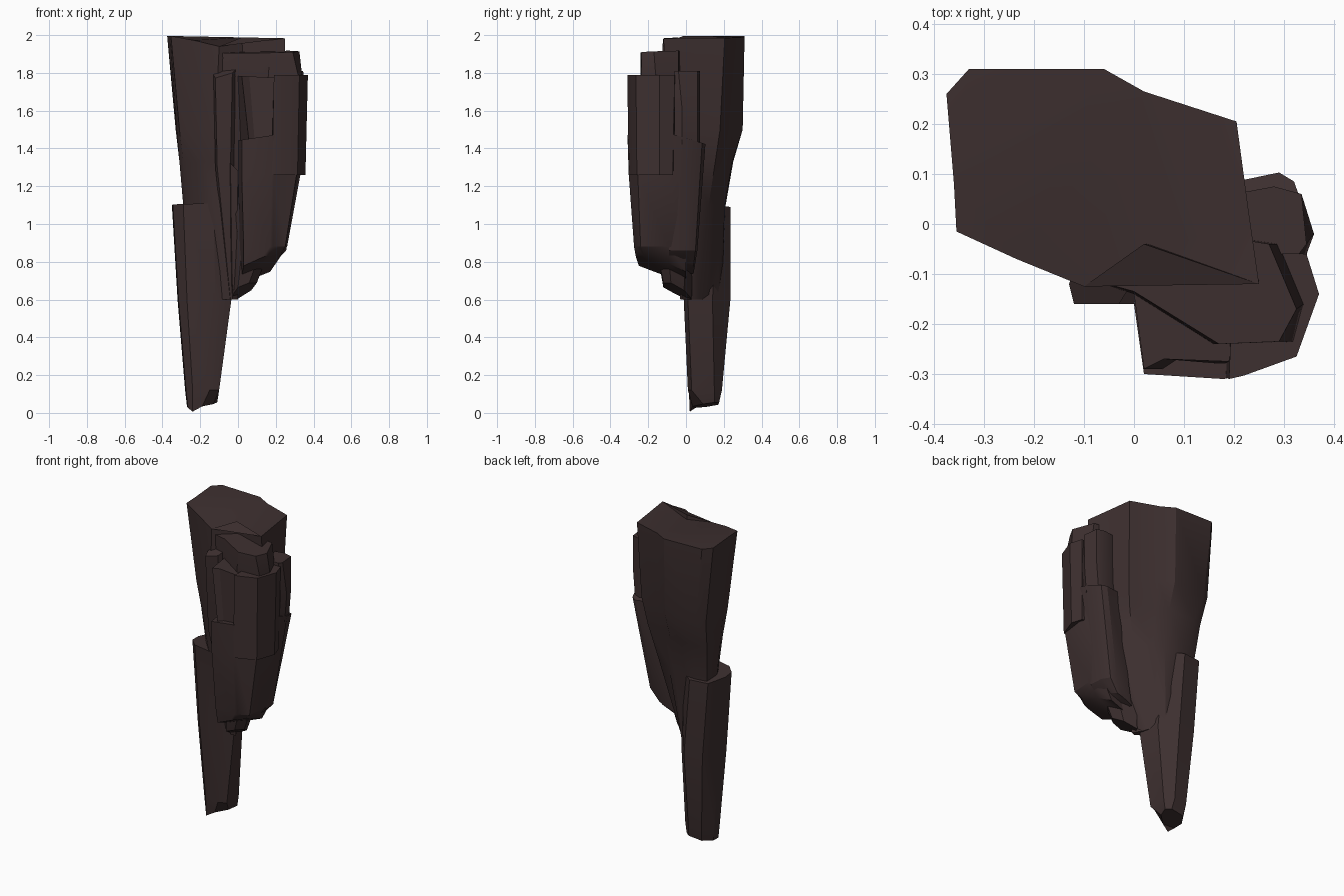
import bpy, bmesh, math

rock = bpy.data.materials.new("dark brown rock")
rock.diffuse_color = (0.047, 0.029, 0.029, 1)


def loft(name, rings, top=(0, 0), bottom=(0, 0)):
    """Skin a stack of outlines (z, points); top/bottom tilt the end faces by x and y slope.
    A point may carry a third number, a height offset."""
    bm = bmesh.new()
    loops = []
    for i, (z, pts) in enumerate(rings):
        sx, sy = top if i == 0 else bottom if i == len(rings) - 1 else (0, 0)
        cx = sum(p[0] for p in pts) / len(pts)
        cy = sum(p[1] for p in pts) / len(pts)
        loops.append([bm.verts.new((p[0], p[1], z + sum(p[2:]) + sx * (p[0] - cx) + sy * (p[1] - cy)))
                      for p in pts])
    for a, b in zip(loops, loops[1:]):
        for k in range(len(a)):
            n = (k + 1) % len(a)
            bm.faces.new((a[k], b[k], b[n], a[n]))
    caps = [bm.faces.new(loops[0]), bm.faces.new(loops[-1][::-1])]
    bmesh.ops.triangulate(bm, faces=caps)
    bmesh.ops.recalc_face_normals(bm, faces=bm.faces)
    me = bpy.data.meshes.new(name)
    bm.to_mesh(me)
    bm.free()
    me.materials.append(rock)
    ob = bpy.data.objects.new(name, me)
    bpy.context.collection.objects.link(ob)
    bpy.context.view_layer.objects.active = ob
    ob.select_set(True)
    bpy.ops.object.shade_smooth_by_angle(angle=math.radians(30))
    ob.select_set(False)


# Long lower spike
loft("lower_spike", [
    (1.10, [(-.345, .03), (-.29, -.025), (-.13, -.06), (-.04, .0), (-.09, .17), (-.19, .235), (-.31, .22), (-.35, .1)]),
    (.60, [(-.315, .04), (-.27, -.005), (-.12, -.012), (-.035, .01), (-.065, .14), (-.15, .235), (-.27, .22), (-.32, .12)]),
    (.12, [(-.275, .05), (-.24, .015), (-.15, .01), (-.10, .03), (-.10, .15), (-.15, .19), (-.24, .185), (-.28, .11)]),
    (.04, [(-.265, .05), (-.24, .02, -.02), (-.19, .035), (-.13, .09), (-.11, .15), (-.14, .175), (-.23, .17), (-.27, .11)]),
], top=(0, -.06), bottom=(.12, .1))

# Main column, with the overhanging back lobe
loft("main_column", [
    (1.99, [(-.375, .26), (-.36, .08), (-.355, -.015), (-.235, -.07, -.02), (-.10, -.125, -.05), (.02, -.04),
            (.25, -.12), (.23, .02), (.205, .205), (.02, .265), (-.06, .31), (-.33, .31)]),
    (1.5, [(-.33, .27), (-.325, .09), (-.31, .02), (-.21, -.06), (-.12, -.11), (.05, -.03),
           (.25, -.08), (.22, .02), (.19, .18), (.02, .24), (-.06, .30), (-.28, .30)]),
    (1.33, [(-.31, .23), (-.31, .09), (-.29, .04), (-.19, -.05), (-.11, -.1), (.05, -.06),
            (.24, -.08), (.2, .02), (.165, .155), (.01, .21), (-.06, .245), (-.25, .25)]),
    (1.1, [(-.29, .2), (-.29, .1), (-.27, .06), (-.18, -.04), (-.1, -.09), (0, -.1),
           (.2, -.08), (.17, .03), (.11, .12), (0, .175), (-.06, .205), (-.22, .21)]),
    (.6, [(-.2, .15), (-.2, .08), (-.2, .05), (-.12, .01), (-.06, -.01), (-.03, -.02),
          (-.025, 0), (-.035, .04), (-.045, .07), (-.07, .12), (-.1, .17), (-.15, .19)]),
], top=(-.02, 0))

# Front core behind the blocks
loft("front_core", [
    (1.91, [(-.09, -.11), (.0, -.135), (.17, -.24), (.29, -.235), (.325, -.17), (.27, -.04), (.02, 0)]),
    (1.78, [(-.1, -.1), (.0, -.14), (.16, -.24), (.32, -.235), (.34, -.16), (.29, -.04), (.02, 0)]),
    (.95, [(-.02, -.06), (.0, -.13), (.03, -.17), (.15, -.17), (.2, -.1), (.17, .0), (.02, .04)]),
    (.65, [(-.03, -.03), (-.02, -.07), (0, -.12), (.06, -.12), (.10, -.08), (.07, -.01), (.0, .03)]),
], top=(.03, .04), bottom=(.4, -.4))

# Tall front fins
loft("wide_fin", [
    (1.81, [(-.13, -.12), (-.12, -.16), (-.03, -.16), (.02, -.08), (-.1, -.05)]),
    (1.3, [(-.12, -.11), (-.11, -.145), (-.04, -.15), (.01, -.08), (-.09, -.04)]),
    (.6, [(-.05, .01), (-.04, -.02), (-.03, -.03), (0, -.02), (-.03, .03)]),
], top=(.3, .5))
loft("thin_fin", [
    (1.3, [(-.05, -.13), (-.04, -.16), (.0, -.16), (.02, -.1)]),
    (.65, [(-.035, -.02), (-.03, -.06), (-.01, -.07), (.02, -.02)]),
], top=(-1, 0))

# Front right blocks
loft("upper_front_block", [
    (1.79, [(.19, -.31), (.22, -.303), (.325, -.265), (.37, -.14), (.345, -.06), (.2, -.05)]),
    (1.26, [(.18, -.305), (.22, -.3), (.315, -.26), (.357, -.14), (.335, -.07), (.2, -.05)]),
])
loft("lower_front_block", [
    (1.47, [(.0, -.16), (.02, -.3), (.18, -.31), (.215, -.3), (.31, -.25), (.34, -.1), (.3, 0), (.1, 0)]),
    (1.26, [(.0, -.16), (.02, -.297), (.18, -.303), (.19, -.295), (.31, -.255), (.33, -.1), (.3, 0), (.1, 0)]),
    (.88, [(.01, -.14), (.03, -.27), (.17, -.275), (.185, -.27), (.25, -.24), (.26, -.09), (.24, 0), (.1, 0)]),
    (.78, [(.02, -.11), (.03, -.25), (.13, -.265), (.16, -.26), (.19, -.22), (.2, -.09), (.17, 0), (.07, 0)]),
], top=(.15, 0), bottom=(.4, -.35))
loft("recessed_chip", [
    (1.78, [(0, -.14), (.02, -.29), (.06, -.27), (.19, -.275), (.22, -.1), (.05, -.05)]),
    (1.42, [(.01, -.14), (.06, -.29), (.09, -.27), (.18, -.28), (.22, -.1), (.05, -.05)]),
], top=(-.05, 0))

# Right side slab and the fragment above it
loft("side_slab", [
    (1.45, [(.15, -.1), (.345, -.08), (.35, 0), (.32, .085), (.29, .103), (.18, .08)]),
    (.86, [(.1, -.1), (.255, -.09), (.25, 0), (.22, .05), (.18, .06), (.08, .05)]),
    (.77, [(.07, -.1), (.19, -.09), (.19, -.02), (.16, .04), (.12, .045), (.05, .04)]),
], top=(0, -.3), bottom=(.4, 0))
loft("side_fragment", [
    (1.81, [(.2, -.06), (.33, -.06), (.345, -.04), (.335, .06), (.28, .075), (.2, .06)]),
    (1.6, [(.2, -.06), (.345, -.06), (.36, -.02), (.335, .06), (.28, .075), (.2, .06)]),
    (1.42, [(.2, -.06), (.33, -.06), (.345, -.02), (.32, .06), (.28, .075), (.2, .06)]),
])
